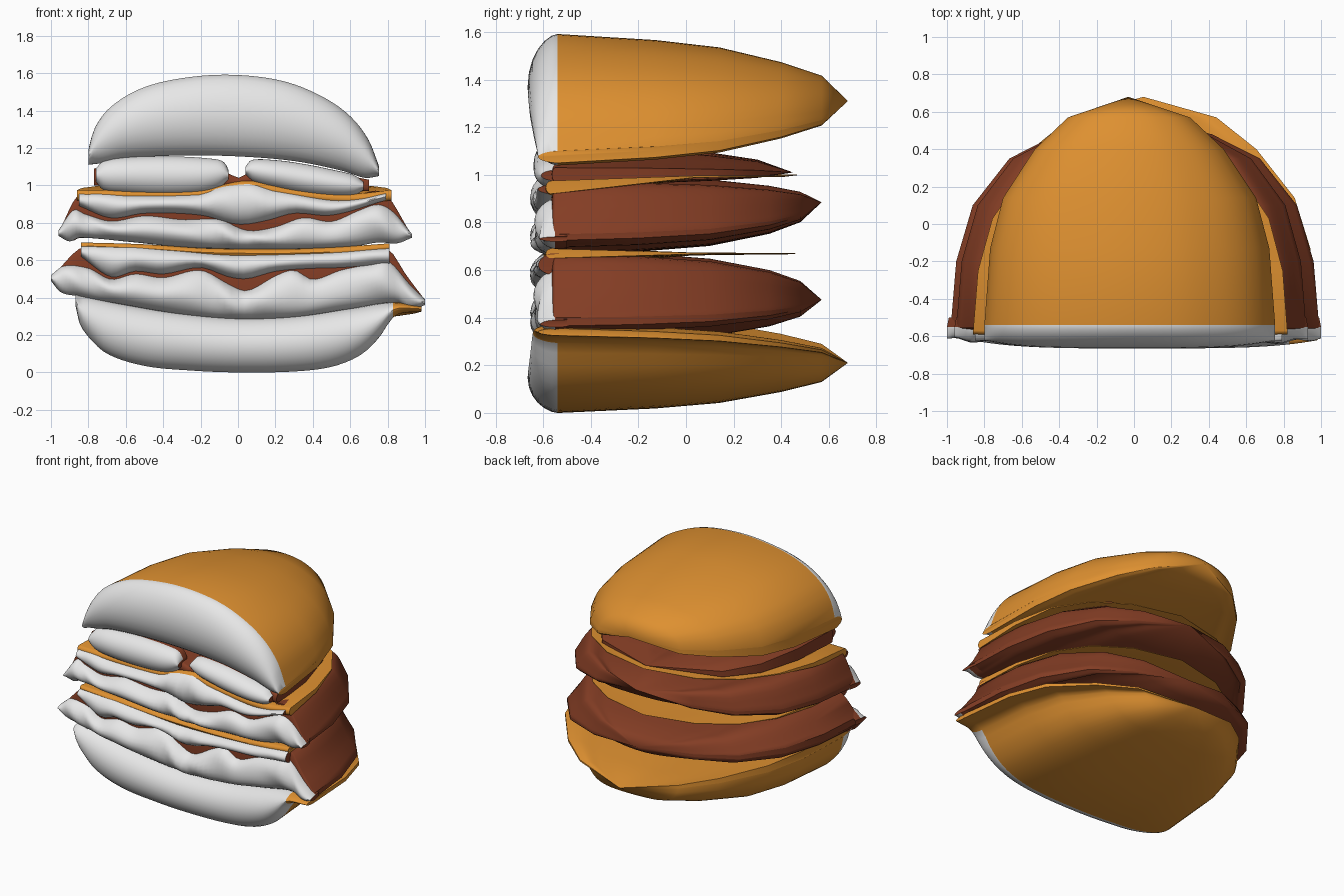
import bpy, bmesh, math

if "Cube" in bpy.data.objects:
    bpy.data.objects.remove(bpy.data.objects["Cube"])


def material(name, rgb):
    m = bpy.data.materials.new(name)
    m.diffuse_color = (*rgb, 1)
    m.use_nodes = True
    m.node_tree.nodes["Principled BSDF"].inputs["Base Color"].default_value = m.diffuse_color
    return m


WHITE = material("white", (0.8, 0.8, 0.8))
ORANGE = material("toasted orange", (0.73, 0.28, 0.03))
BROWN = material("meat brown", (0.23, 0.047, 0.018))


def curve(pts, x):
    """Smooth height through a few (x, z) points."""
    n = len(pts)

    def slope(i):
        a, b = pts[max(i - 1, 0)], pts[min(i + 1, n - 1)]
        return (b[1] - a[1]) / (b[0] - a[0])
    x = min(max(x, pts[0][0]), pts[-1][0])
    i = 0
    while i < n - 2 and x > pts[i + 1][0]:
        i += 1
    (x0, z0), (x1, z1) = pts[i], pts[i + 1]
    h = x1 - x0
    t = (x - x0) / h
    return ((2*t**3 - 3*t*t + 1) * z0 + (t**3 - 2*t*t + t) * h * slope(i)
            + (3*t*t - 2*t**3) * z1 + (t**3 - t*t) * h * slope(i + 1))


def layer(name, top, bottom, front_mat, back_mat, sections, centre,
          edge_y=-0.55, bulge=0.1, end_fall=0.35, ripple=0.0,
          cols=48, rows=12, front_limit=9):
    """Bulging front between two curves, lofted back through shrinking sections (y, x scale, z scale)."""
    bm = bmesh.new()
    xa, xb = top[0][0], top[-1][0]
    grid = []
    for i in range(cols + 1):
        f = i / cols
        u = 0.5 * (2*f - 1) + 0.5 * math.sin(math.pi * (f - 0.5))
        x = (xa + xb) / 2 + u * (xb - xa) / 2
        zt, zb = curve(top, x), curve(bottom, x)
        zt = max(zt, zb + 0.006)
        col = []
        for j in range(rows + 1):
            t = -math.cos(math.pi * j / rows)
            swell = max(1 - t*t, 0) ** 0.6 * (1 - end_fall * u**4)
            y = edge_y - bulge * swell
            y += ripple * swell * math.sin(17*x + 3*math.sin(7*x) + 2*t)
            col.append(bm.verts.new((x, y, zb + (zt - zb) * (t + 1) / 2)))
        grid.append(col)
    for i in range(cols):
        for j in range(rows):
            face = bm.faces.new((grid[i][j], grid[i+1][j], grid[i+1][j+1], grid[i][j+1]))
            face.material_index = 1 if face.calc_center_median().x > front_limit else 0
    # Rim of the front, carried backwards
    rim = ([grid[i][0] for i in range(cols)] + grid[cols][:rows]
           + [grid[i][rows] for i in range(cols, 0, -1)] + grid[0][rows:0:-1])
    cx, cz = centre
    base = [v.co.copy() for v in rim]
    last = rim
    n = len(rim)
    for y, sx, sz in sections:
        if sx == 0:
            tip = bm.verts.new((cx, y, cz))
            for k in range(n):
                bm.faces.new((last[k], last[(k+1) % n], tip)).material_index = 1
            break
        ring = [bm.verts.new((cx + (p.x-cx)*sx, y, cz + (p.z-cz)*sz)) for p in base]
        for k in range(n):
            m = (k + 1) % n
            bm.faces.new((last[k], last[m], ring[m], ring[k])).material_index = 1
        last = ring
    bmesh.ops.recalc_face_normals(bm, faces=bm.faces)
    mesh = bpy.data.meshes.new(name)
    bm.to_mesh(mesh)
    bm.free()
    mesh.materials.append(front_mat)
    mesh.materials.append(back_mat)
    ob = bpy.data.objects.new(name, mesh)
    bpy.context.collection.objects.link(ob)
    return ob


BUN = [(-0.13, .96, .91), (.14, .87, .8), (.4, .65, .58), (.57, .42, .38), (.68, 0, 0)]
PATTY = [(-0.2, .97, .94), (.1, .88, .83), (.35, .68, .6), (.48, .42, .38), (.57, 0, 0)]
SHEET = [(-0.25, .97, .55), (.03, .88, .15), (.25, .7, .1), (.4, .42, .1), (.48, 0, 0)]
SHELL = [(-0.5, .99, .97)]

# Buns
layer("top_bun",
      [(-.8, 1.19), (-.77, 1.3), (-.68, 1.42), (-.5, 1.525), (-.25, 1.58), (0, 1.59),
       (.25, 1.555), (.45, 1.475), (.6, 1.37), (.7, 1.24), (.755, 1.1)],
      [(-.8, 1.11), (-.72, 1.12), (-.6, 1.145), (-.3, 1.16), (0, 1.155), (.3, 1.13),
       (.55, 1.08), (.68, 1.04), (.755, 1.05)],
      WHITE, ORANGE, BUN, (-.03, 1.31), edge_y=-.54, bulge=.125)
layer("bottom_bun",
      [(-.87, .42), (-.6, .36), (-.3, .315), (0, .29), (.3, .3), (.6, .34), (.83, .375), (.98, .355)],
      [(-.87, .36), (-.85, .27), (-.8, .19), (-.7, .1), (-.5, .035), (-.25, .01), (0, 0), (.3, .005),
       (.5, .03), (.65, .09), (.75, .18), (.81, .27), (.85, .31), (.98, .325)],
      WHITE, ORANGE, BUN, (.05, .21), edge_y=-.54, bulge=.125, front_limit=.835)

# Lower filling: lettuce and cheese-draped fronts, meat behind
low_bottom = [(-1, .49), (-.95, .43), (-.87, .41), (-.6, .36), (-.3, .31), (0, .285), (.3, .295),
              (.6, .34), (.85, .375), (.92, .335), (1, .36)]
layer("lower_patty",
      [(-.98, .53), (-.83, .67), (-.6, .67), (-.3, .645), (0, .63), (.3, .63), (.6, .645),
       (.8, .66), (.9, .52), (.99, .4)],
      [(x * .99, z + .005) for x, z in low_bottom],
      BROWN, BROWN, PATTY, (0, .475), bulge=.02)
layer("lower_lettuce",
      [(-1, .52), (-.93, .57), (-.8, .56), (-.68, .5), (-.55, .53), (-.4, .51), (-.2, .55), (-.05, .475),
       (.05, .44), (.2, .52), (.3, .55), (.4, .5), (.55, .55), (.7, .58), (.8, .6), (.92, .47), (1, .39)],
      low_bottom, WHITE, BROWN, SHELL, (0, .45), bulge=.095, ripple=.01, cols=72)
layer("lower_front_band",
      [(-.84, .68), (-.6, .68), (-.35, .66), (-.1, .635), (.2, .635), (.5, .645), (.81, .67)],
      [(-.84, .62), (-.68, .51), (-.55, .54), (-.4, .525), (-.2, .56), (-.05, .51), (.05, .5), (.2, .54),
       (.38, .555), (.55, .56), (.81, .58)],
      WHITE, BROWN, SHELL, (0, .6), edge_y=-.56, bulge=.09, ripple=.006)
layer("lower_cheese",
      [(-.84, .695), (-.5, .685), (-.2, .665), (0, .66), (.3, .66), (.6, .675), (.81, .69)],
      [(-.84, .66), (-.5, .64), (-.2, .62), (0, .615), (.3, .615), (.6, .625), (.81, .65)],
      ORANGE, ORANGE, SHEET, (0, .67), edge_y=-.57, bulge=.03, rows=6)

# Upper filling
up_bottom = [(-.96, .73), (-.9, .7), (-.85, .72), (-.6, .7), (-.3, .67), (0, .66), (.3, .66),
             (.6, .67), (.75, .695), (.85, .69), (.93, .72)]
layer("upper_patty",
      [(-.95, .77), (-.85, .95), (-.6, .96), (-.2, .97), (.05, 1.0), (.3, .96), (.6, .94),
       (.78, .96), (.92, .75)],
      [(x * .99, z + .005) for x, z in up_bottom],
      BROWN, BROWN, PATTY, (0, .885), bulge=.02)
layer("upper_lettuce",
      [(-.96, .76), (-.88, .87), (-.82, .85), (-.68, .81), (-.5, .84), (-.3, .82), (-.1, .82), (.05, .76),
       (.2, .78), (.35, .83), (.5, .81), (.65, .87), (.75, .9), (.83, .86), (.93, .74)],
      up_bottom, WHITE, BROWN, SHELL, (0, .77), bulge=.095, ripple=.01, cols=72)
layer("upper_front_band",
      [(-.85, .96), (-.7, .96), (-.55, .95), (-.2, .96), (-.1, .995), (.05, 1.02), (.2, .98), (.5, .925),
       (.65, .93), (.79, .96)],
      [(-.85, .89), (-.68, .825), (-.5, .85), (-.2, .84), (0, .79), (.15, .81), (.3, .85), (.5, .84),
       (.79, .92)],
      WHITE, BROWN, SHELL, (0, .9), edge_y=-.56, bulge=.09, ripple=.006)
layer("upper_cheese",
      [(-.86, .975), (-.6, .975), (-.2, .98), (.05, 1.025), (.3, .985), (.6, .955), (.82, .975)],
      [(-.86, .92), (-.6, .92), (-.2, .92), (.05, .95), (.3, .92), (.6, .9), (.82, .92)],
      ORANGE, ORANGE, SHEET, (0, 1.0), edge_y=-.57, bulge=.03, rows=6)

# Slices under the top bun
layer("slice_backing",
      [(-.77, 1.09), (-.6, 1.125), (-.2, 1.12), (-.06, 1.07), (0, 1.04), (.06, 1.07), (.15, 1.11),
       (.35, 1.1), (.6, 1.05), (.7, 1.03)],
      [(-.77, 1.0), (-.4, .97), (0, .99), (.4, .96), (.7, .97)],
      BROWN, BROWN, [(-.2, .97, .93), (.1, .86, .7), (.3, .65, .45), (.45, 0, 0)], (0, 1.01), bulge=.02)
layer("left_slice",
      [(-.76, 1.09), (-.72, 1.13), (-.6, 1.15), (-.35, 1.155), (-.12, 1.14), (-.07, 1.12), (-.05, 1.08)],
      [(-.76, 1.02), (-.72, .975), (-.6, .955), (-.4, .945), (-.2, .955), (-.1, .985), (-.05, 1.03)],
      WHITE, BROWN, SHELL, (-.4, 1.05), bulge=.09, cols=32)
layer("right_slice",
      [(.04, 1.1), (.07, 1.135), (.2, 1.135), (.35, 1.115), (.5, 1.085), (.62, 1.055), (.67, 1.02)],
      [(.04, 1.06), (.08, 1.02), (.2, .985), (.35, .955), (.5, .94), (.62, .945), (.67, .975)],
      WHITE, BROWN, SHELL, (.35, 1.04), bulge=.09, cols=32)

# Centre in depth and smooth, keeping rims sharp
for ob in bpy.context.collection.objects:
    ob.select_set(True)
    bpy.context.view_layer.objects.active = ob
bpy.ops.object.shade_smooth_by_angle(angle=math.radians(40))
